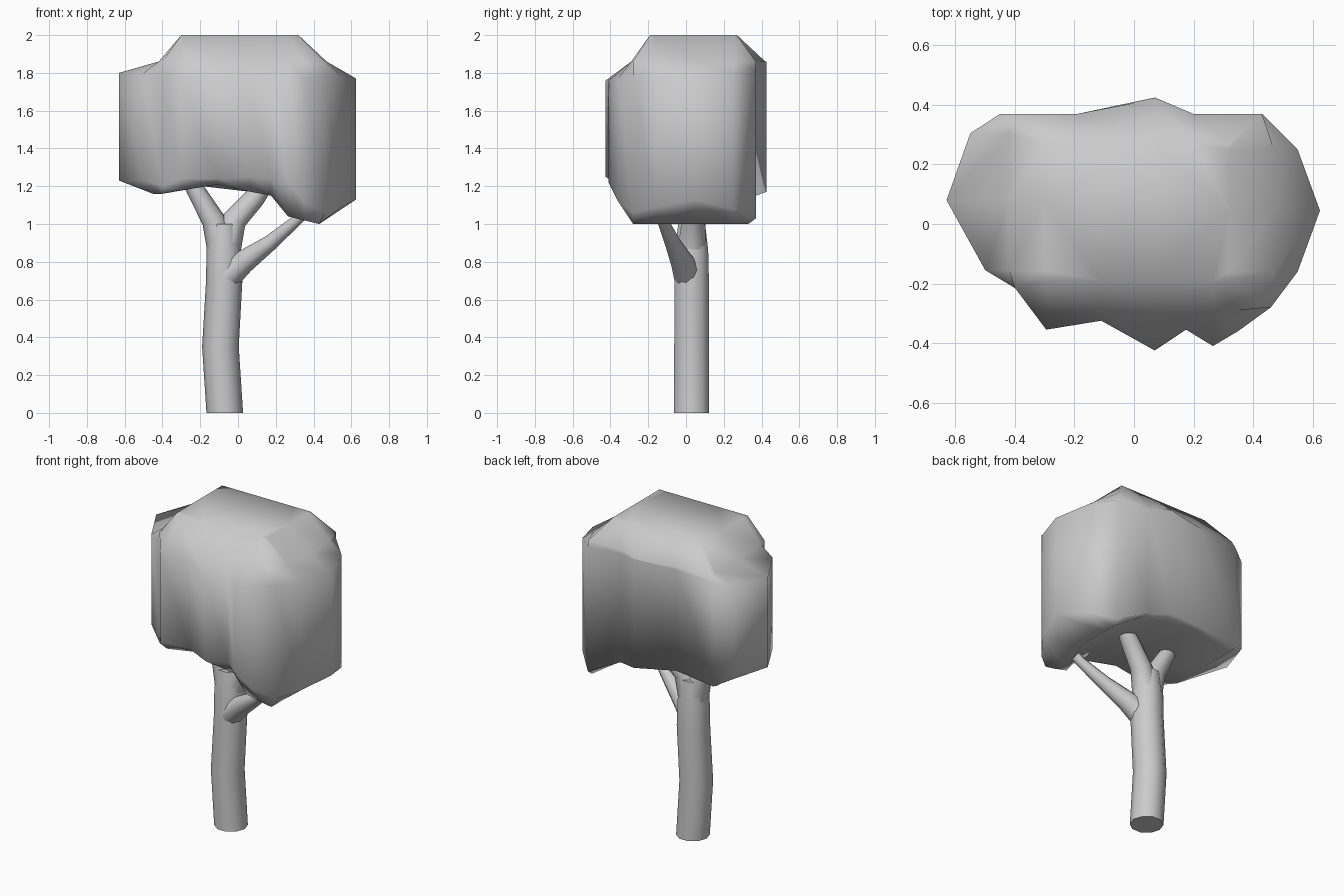
import bpy, bmesh, math
from mathutils import Vector

if "Cube" in bpy.data.objects:
    bpy.data.objects.remove(bpy.data.objects["Cube"])


def finish(bm, name, angle):
    bmesh.ops.remove_doubles(bm, verts=bm.verts, dist=0.0005)
    bmesh.ops.triangulate(bm, faces=[f for f in bm.faces if len(f.verts) > 4])
    bmesh.ops.recalc_face_normals(bm, faces=bm.faces)
    mesh = bpy.data.meshes.new(name)
    bm.to_mesh(mesh)
    bm.free()
    obj = bpy.data.objects.new(name, mesh)
    bpy.context.collection.objects.link(obj)
    bpy.ops.object.select_all(action='DESELECT')
    obj.select_set(True)
    bpy.context.view_layer.objects.active = obj
    bpy.ops.object.shade_smooth_by_angle(angle=math.radians(angle))
    return obj


def loft(name, rings, angle):
    """Skin a stack of equal-length point rings and cap both ends."""
    bm = bmesh.new()
    rows = [[bm.verts.new(p) for p in ring] for ring in rings]
    n = len(rows[0])
    for a, b in zip(rows, rows[1:]):
        for i in range(n):
            j = (i + 1) % n
            bm.faces.new((a[i], a[j], b[j], b[i]))
    bm.faces.new(rows[0])
    bm.faces.new(rows[-1])
    return finish(bm, name, angle)


def limb(name, path, sides=10):
    """Tapered round limb along (x, y, z, radius) points."""
    pts = [Vector(p[:3]) for p in path]
    rings = []
    for i, p in enumerate(pts):
        t = (pts[min(i + 1, len(pts) - 1)] - pts[max(i - 1, 0)]).normalized()
        if i == 0 and p.z == 0:
            t = Vector((0, 0, 1))
        u = Vector((0, 1, 0)).cross(t).normalized()
        v = t.cross(u)
        rings.append([p + path[i][3] * (math.cos(a) * u + math.sin(a) * v)
                      for a in (2 * math.pi * k / sides for k in range(sides))])
    return loft(name, rings, 50)


def clamp(v, lo, hi):
    return max(lo, min(hi, v))


def inset(x, y, z, x0, x1, y0, y1):
    return (clamp(x, x0, x1), clamp(y, y0, y1), z)


# Foliage outline: x, y, wall bottom, wall top, underside height
columns = [
    (-0.63, 0.08, 1.23, 1.80, 1.16), (-0.55, 0.305, 1.22, 1.80, 1.16),
    (-0.45, 0.37, 1.17, 1.83, 1.16), (-0.19, 0.37, 1.20, 1.84, 1.20),
    (0.07, 0.425, 1.17, 1.86, 1.17), (0.20, 0.37, 1.15, 1.84, 1.15),
    (0.43, 0.37, 1.03, 1.82, 1.00), (0.55, 0.25, 1.08, 1.80, 1.00),
    (0.625, 0.045, 1.13, 1.77, 1.00), (0.55, -0.16, 1.09, 1.78, 1.00),
    (0.46, -0.28, 1.06, 1.78, 1.00), (0.35, -0.36, 1.12, 1.77, 1.02),
    (0.265, -0.41, 1.22, 1.76, 1.04), (0.175, -0.355, 1.24, 1.78, 1.15),
    (0.07, -0.425, 1.25, 1.76, 1.17), (-0.11, -0.325, 1.24, 1.80, 1.21),
    (-0.295, -0.355, 1.24, 1.78, 1.18), (-0.40, -0.215, 1.20, 1.80, 1.16),
    (-0.50, -0.155, 1.23, 1.80, 1.16),
]
loft("foliage", [
    [inset(x, y, f, -0.45, 0.43, -0.29, 0.33) for x, y, lo, hi, f in columns],
    [(x, y, lo) for x, y, lo, hi, f in columns],
    [(x, y, hi) for x, y, lo, hi, f in columns],
    [inset(x, y, 1.86, -0.42, 0.47, -0.29, 0.42) for x, y, lo, hi, f in columns],
    [inset(x, y, 2.0, -0.30, 0.32, -0.19, 0.27) for x, y, lo, hi, f in columns],
], 180)

# Trunk, bending gently and ending at the fork
limb("trunk", [(-0.07, 0.03, 0, 0.097), (-0.093, 0.03, 0.35, 0.097),
               (-0.073, 0.03, 0.70, 0.096), (-0.075, 0.03, 0.86, 0.092),
               (-0.075, 0.03, 1.0, 0.075)])

# Branches reaching into the foliage
limb("left_branch", [(-0.085, 0.03, 0.86, 0.078), (-0.13, 0.03, 1.02, 0.062),
                     (-0.23, 0.02, 1.19, 0.047), (-0.26, 0.02, 1.25, 0.04)])
limb("middle_branch", [(-0.065, 0.03, 0.86, 0.08), (-0.02, 0.04, 1.02, 0.065),
                       (0.09, 0.07, 1.14, 0.055), (0.15, 0.08, 1.22, 0.045)])
limb("right_branch", [(-0.06, 0.01, 0.72, 0.075), (0.03, -0.02, 0.80, 0.062),
                      (0.17, -0.07, 0.90, 0.042), (0.30, -0.12, 1.01, 0.03),
                      (0.33, -0.13, 1.04, 0.03)])
